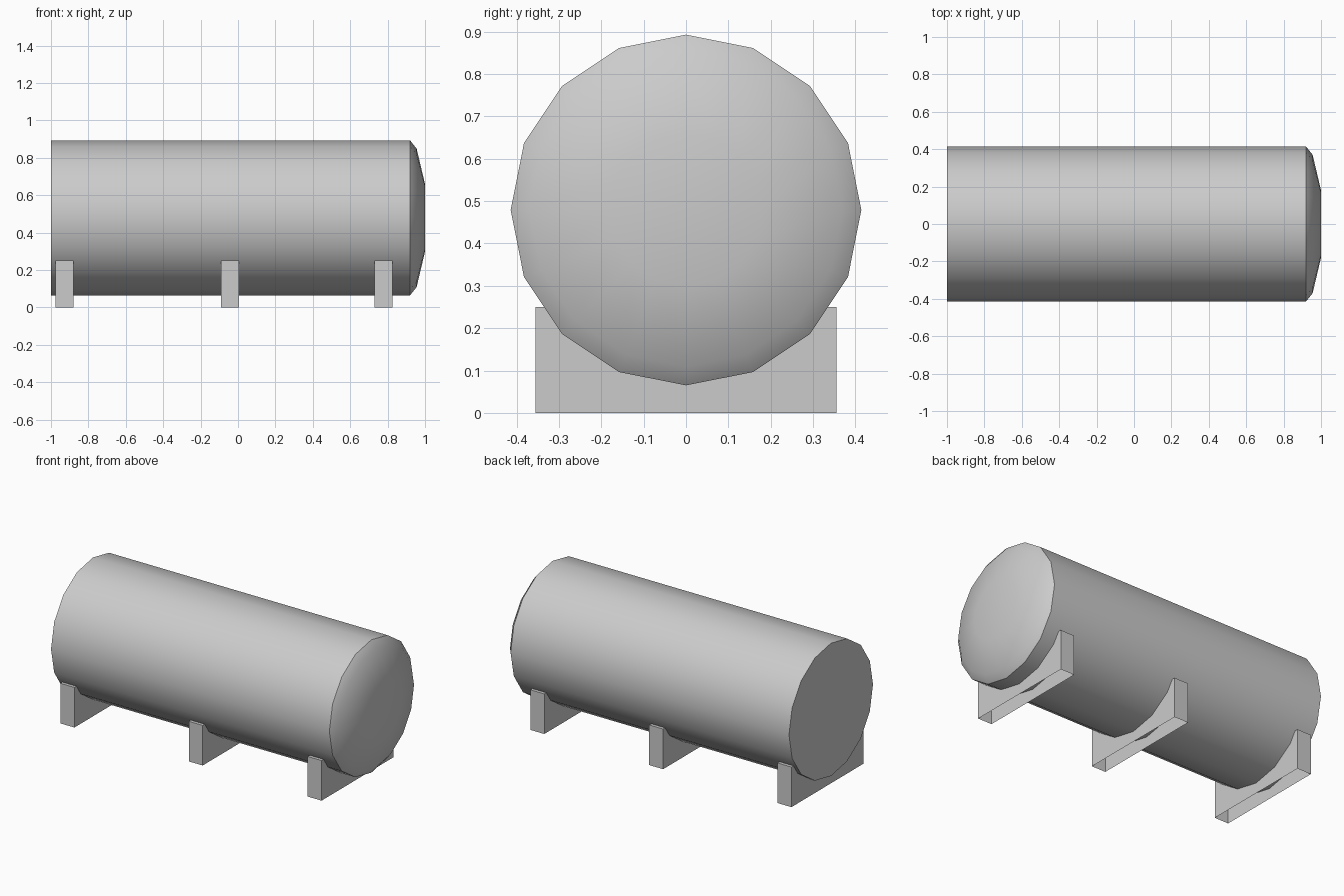
import bpy, bmesh, math

if "Cube" in bpy.data.objects:
    bpy.data.objects.remove(bpy.data.objects["Cube"])

SIDES = 16
AXIS_Z = 0.479


def finish(bm, name):
    bmesh.ops.recalc_face_normals(bm, faces=bm.faces)
    mesh = bpy.data.meshes.new(name)
    bm.to_mesh(mesh)
    bm.free()
    obj = bpy.data.objects.new(name, mesh)
    bpy.context.collection.objects.link(obj)
    return obj


# Tank: rings of (x, radius) along the axis, flat back end, domed front end
profile = [(-1.0, 0.414), (0.92, 0.414), (0.955, 0.37), (1.0, 0.18)]
bm = bmesh.new()
rings = []
for x, r in profile:
    rings.append([bm.verts.new((x, r * math.sin(a), AXIS_Z + r * math.cos(a)))
                  for a in (2 * math.pi * i / SIDES for i in range(SIDES))])
for a, b in zip(rings, rings[1:]):
    for i in range(SIDES):
        j = (i + 1) % SIDES
        bm.faces.new((a[i], a[j], b[j], b[i]))
bm.faces.new(rings[0])
bm.faces.new(rings[-1])
tank = finish(bm, "tank")
bpy.context.view_layer.objects.active = tank
tank.select_set(True)
bpy.ops.object.shade_smooth_by_angle(angle=math.radians(40))


# Supports: boxes under the tank, open at the bottom
def support(name, x0, x1, half_y=0.355, height=0.25):
    bm = bmesh.new()
    bmesh.ops.create_cube(bm, size=1)
    for v in bm.verts:
        v.co = ((x0 + x1) / 2 + v.co.x * (x1 - x0),
                v.co.y * 2 * half_y, (v.co.z + 0.5) * height)
    bm.normal_update()
    bottom = [f for f in bm.faces if f.normal.z < -0.5]
    bmesh.ops.delete(bm, geom=bottom, context='FACES_ONLY')
    obj = finish(bm, name)
    return obj


for name, x in (("back_support", -0.976), ("middle_support", -0.091), ("front_support", 0.729)):
    support(name, x, x + 0.096)
